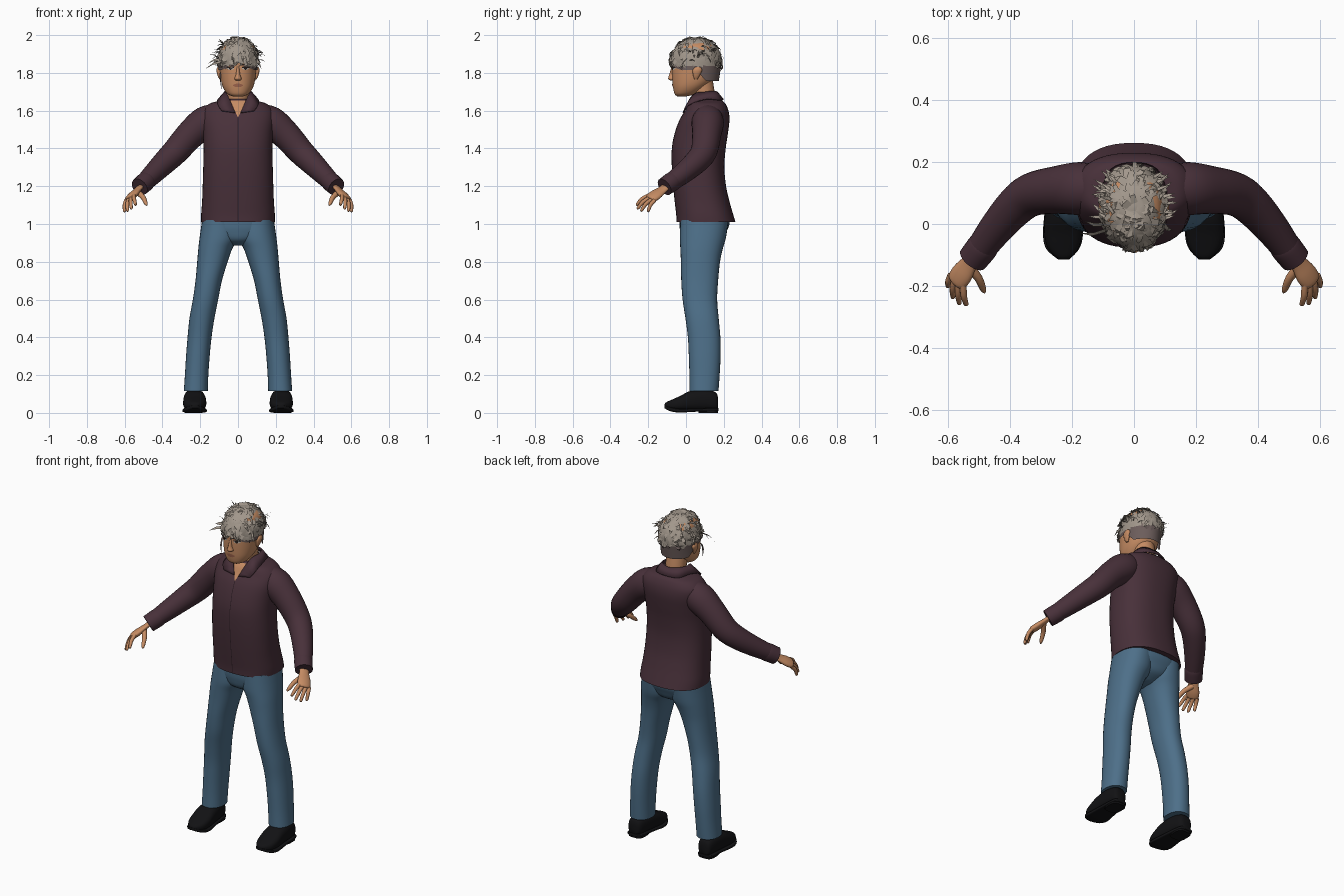
import bpy, bmesh, math, random
from mathutils import Vector
from mathutils.bvhtree import BVHTree

cube = bpy.data.objects.get("Cube")
if cube:
    bpy.data.objects.remove(cube, do_unlink=True)
random.seed(4)


def material(name, rgb):
    m = bpy.data.materials.new(name)
    m.use_nodes = True
    m.diffuse_color = (*rgb, 1)
    m.node_tree.nodes["Principled BSDF"].inputs["Base Color"].default_value = (*rgb, 1)
    return m


SHIRT = material("plum shirt", (0.065, 0.03, 0.042))
JEANS = material("blue denim", (0.075, 0.16, 0.25))
SKIN = material("tan skin", (0.56, 0.26, 0.125))
HAIR = material("grey hair", (0.36, 0.31, 0.26))
SIDES = material("dark grey hair", (0.15, 0.11, 0.105))
BLACK = material("black leather", (0.006, 0.006, 0.007))
DARK = material("dark brown", (0.02, 0.013, 0.011))
WHITE = material("eye white", (0.5, 0.45, 0.4))
LIPS = material("lip brown", (0.35, 0.13, 0.075))
SEAM = material("shirt seam", (0.025, 0.012, 0.017))


def make(name, verts, faces, mats, rule=None, thick=0):
    bm = bmesh.new()
    vs = [bm.verts.new(v) for v in verts]
    for f in faces:
        bm.faces.new([vs[i] for i in f])
    bmesh.ops.remove_doubles(bm, verts=bm.verts, dist=1e-5)
    bmesh.ops.recalc_face_normals(bm, faces=bm.faces)
    for f in bm.faces:
        f.smooth = True
        f.material_index = rule(f.calc_center_median()) if rule else 0
    mesh = bpy.data.meshes.new(name)
    tree = BVHTree.FromBMesh(bm)
    bm.to_mesh(mesh)
    bm.free()
    for m in mats:
        mesh.materials.append(m)
    obj = bpy.data.objects.new(name, mesh)
    bpy.context.collection.objects.link(obj)
    if thick:
        obj.modifiers.new("thickness", "SOLIDIFY").thickness = thick
    return tree


def spline(rows, steps=4):
    """Smooth curve through rows of any width."""
    out = []
    for i in range(len(rows) - 1):
        p0, p1, p2, p3 = (rows[min(max(i + k, 0), len(rows) - 1)] for k in (-1, 0, 1, 2))
        for s in range(steps):
            t = s / steps
            out.append([b + t / 2 * (c - a + t * (2 * a - 5 * b + 4 * c - d + t * (3 * (b - c) + d - a)))
                        for a, b, c, d in zip(p0, p1, p2, p3)])
    return out + [list(rows[-1])]


def grid_faces(rows, cols, closed):
    last = cols if closed else cols - 1
    return [(r * cols + c, r * cols + (c + 1) % cols, (r + 1) * cols + (c + 1) % cols, (r + 1) * cols + c)
            for r in range(rows - 1) for c in range(last)]


def loft(name, rings, mat, side=1):
    n, k = len(rings), len(rings[0])
    verts = [(p[0] * side, p[1], p[2]) for ring in rings for p in ring]
    faces = grid_faces(n, k, True) + [tuple(range(k)), tuple(range((n - 1) * k, n * k))]
    return make(name, verts, faces, [mat])


def oval(name, rows, mat, side=1, power=2.2, along_y=False, k=32):
    """Rows: level, low and high x, low and high of the other axis."""
    rings = []
    for lev, x0, x1, a0, a1 in spline(rows):
        ring = []
        for i in range(k):
            c, s = math.cos(math.tau * i / k), math.sin(math.tau * i / k)
            x = (x0 + x1) / 2 + (x1 - x0) / 2 * math.copysign(abs(c) ** (2 / power), c)
            a = (a0 + a1) / 2 + (a1 - a0) / 2 * math.copysign(abs(s) ** (2 / power), s)
            ring.append((x, lev, a) if along_y else (x, a, lev))
        rings.append(ring)
    return loft(name, rings, mat, side)


def tube(name, rows, mat, side=1, wide=(1, 0, 1), flat=1, k=20):
    """Rows: x, y, z, radius."""
    pts = spline(rows)
    pos = [Vector(p[:3]) for p in pts]
    rings = []
    for i, p in enumerate(pts):
        t = (pos[min(i + 1, len(pos) - 1)] - pos[max(i - 1, 0)]).normalized()
        u = Vector(wide)
        u = (u - t * u.dot(t)).normalized()
        v = t.cross(u) * flat
        rings.append([pos[i] + p[3] * (u * math.cos(a) + v * math.sin(a))
                      for a in (math.tau * j / k for j in range(k))])
    loft(name, rings, mat, side)


def patch(name, tree, rows, mat, side=1, lift=0.003, cols=5):
    """Thin painted sheet laid on the front of a part; rows: z, x from, x to."""
    verts = []
    dense = spline(rows, 3)
    for z, xa, xb in dense:
        for c in range(cols):
            x = side * (xa + (xb - xa) * c / (cols - 1))
            hit = tree.ray_cast(Vector((x, -1, z)), Vector((0, 1, 0)))[0]
            verts.append((x, (hit.y if hit else 0) - lift, z))
    make(name, verts, grid_faces(len(dense), cols, False), [mat])


def sym(rows):
    return [(r[0], -r[1], r[1], r[2], r[3]) for r in rows]


# Shirt body, from hem to neck
torso = oval("shirt_body", sym([
    (1.01, .195, -.05, .262), (1.05, .195, -.052, .25), (1.12, .19, -.06, .23), (1.2, .187, -.068, .212),
    (1.3, .184, -.075, .203), (1.4, .182, -.075, .21), (1.48, .186, -.06, .222), (1.55, .193, -.035, .23),
    (1.6, .188, -.005, .225), (1.635, .155, .01, .21), (1.65, .11, .022, .195), (1.662, .07, .035, .18)]),
    SHIRT, power=2.4, k=48)
patch("button_seam", torso, [(1.015, -.002, .002), (1.3, -.002, .002), (1.565, -.002, .002)], SEAM, cols=2)
patch("open_neck", torso, [(1.565, -.001, .001), (1.61, -.024, .024), (1.655, -.05, .05)], SKIN)

# Folded collar, open at the front
half = [(0, .168, 1.70, 0, .2, 1.66), (.055, .15, 1.705, .075, .178, 1.658), (.073, .1, 1.7, .107, .1, 1.662),
        (.056, .035, 1.685, .107, .01, 1.632), (.014, -.019, 1.59, .085, -.014, 1.6)]
full = [(-r[0], r[1], r[2], -r[3], r[4], r[5]) for r in half[:0:-1]] + half
edges = spline(full)
make("collar", [e[i:i + 3] for e in edges for i in (0, 3)], grid_faces(len(edges), 2, False), [SHIRT], thick=.007)

# Neck and head
tube("neck", [(0, .1, 1.6, .058), (0, .095, 1.68, .058), (0, .08, 1.77, .06)], SKIN, wide=(1, 0, 0))
head = oval("head", sym([
    (1.675, .026, -.045, 0), (1.688, .055, -.06, .05), (1.72, .078, -.068, .1), (1.76, .09, -.072, .14),
    (1.82, .096, -.074, .165), (1.88, .098, -.07, .175), (1.94, .084, -.045, .155), (1.97, .045, 0, .11)]),
    SKIN, k=40)
oval("nose", sym([(1.76, .013, -.082, -.04), (1.769, .02, -.094, -.04), (1.79, .012, -.089, -.04),
                  (1.835, .008, -.076, -.04)]), SKIN, k=16)
patch("mouth", head, [(1.724, -.012, .012), (1.735, -.028, .028), (1.743, -.01, .01)], LIPS)
for s, tag in ((1, "left"), (-1, "right")):
    patch(tag + "_eye", head, [(1.816, .032, .046), (1.823, .021, .06), (1.83, .03, .052)], WHITE, s)
    patch(tag + "_iris", head, [(1.816, .037, .043), (1.823, .032, .048), (1.83, .036, .044)], DARK, s, .005)
    patch(tag + "_lid_line", head, [(1.827, .02, .062), (1.833, .024, .058)], DARK, s, .006)
    patch(tag + "_eyebrow", head, [(1.838, .014, .03), (1.844, .016, .06), (1.85, .045, .068)], DARK, s, .004)
    oval(tag + "_ear", [(1.765, .088, .098, .045, .06), (1.785, .088, .108, .038, .072),
                        (1.815, .088, .114, .035, .085), (1.832, .09, .108, .05, .075)], SKIN, s, k=16)

# Hair cap with a shaped lower edge, darker at the sides
CENTRE = Vector((0, .054, 1.865))


def cap_point(theta, t):
    """theta 0 is the front; t runs from the lower edge to the crown."""
    front, back = max(math.cos(theta), 0), max(-math.cos(theta), 0)
    low = 1.815 + .045 * front ** 6 - .058 * min(1, 2.5 * back)
    z = low + (CENTRE.z - low) * t / .4
    scale = 1 - .12 * max(0, 1 - t / .4) * back
    if t > .4:
        a = (t - .4) / .6 * math.pi / 2
        z, scale = CENTRE.z + .12 * math.sin(a), math.cos(a)
    return Vector((.104 * scale * math.sin(theta), CENTRE.y - .136 * scale * math.cos(theta), z))


def shade(c):
    return 1 if c.z < 1.835 else 0


ROWS, COLS = 18, 48
verts = [cap_point(math.tau * c / COLS, min(r / (ROWS - 1), .999)) for r in range(ROWS) for c in range(COLS)]
make("hair_cap", verts, grid_faces(ROWS, COLS, True) + [tuple(range((ROWS - 1) * COLS, ROWS * COLS))],
     [HAIR, SIDES], shade)

# Loose tapering locks
lock_verts, lock_faces = [], []


def lock(p, mid, tip, across, width):
    b = len(lock_verts)
    lock_verts.extend([p - across * width, p + across * width, mid - across * width * .8,
                       mid + across * width * .8, tip])
    lock_faces.extend([(b, b + 1, b + 3, b + 2), (b + 2, b + 3, b + 4)])


for i in range(230):
    th, t = random.uniform(0, math.tau), random.uniform(.3, .97)
    p = cap_point(th, t)
    n = (p - CENTRE).normalized()
    down = (cap_point(th, t - .05) - p).normalized()
    across = n.cross(down).normalized()
    d = (down + across * random.uniform(-.9, .9)).normalized()
    length = random.uniform(.03, .06)
    lift = random.uniform(.004, .012)
    lock(p + n * .001, p + d * length / 2 + n * lift, p + d * length + n * (lift - length * .25),
         n.cross(d).normalized(), random.uniform(.008, .015))
for i in range(44):
    s = random.choice((-1, 1))
    p = cap_point(s * random.uniform(1.2, 2.5), random.uniform(.35, .75))
    out = Vector((s * random.uniform(.3, 1), random.uniform(-.2, .8), random.uniform(-.6, .5))).normalized()
    length = random.uniform(.03, .06)
    lock(p, p + out * length * .5 + Vector((0, 0, .008)), p + out * length,
         out.cross(Vector((0, .4, 1))).normalized(), .006)
for a, b in (((-.09, -.02, 1.86), (-.175, -.03, 1.82)), ((-.095, 0, 1.87), (-.16, .01, 1.85)),
             ((-.096, -.01, 1.8), (-.088, -.035, 1.71)), ((.095, 0, 1.87), (.125, -.02, 1.82)),
             ((-.03, -.075, 1.9), (-.02, -.085, 1.835)), ((.04, -.07, 1.9), (.05, -.08, 1.84))):
    a, b = Vector(a), Vector(b)
    lock(a, (a + b) / 2 + Vector((0, -.008, .008)), b, Vector((.3, .6, .7)).normalized(), .011)
make("hair_locks", lock_verts, lock_faces, [HAIR, SIDES], shade)

# Seat of the trousers
oval("trouser_seat", sym([(.885, .03, .03, .13), (.915, .11, -.015, .19), (.96, .18, -.03, .215),
                          (1.0, .192, -.035, .23), (1.05, .188, -.035, .23)]), JEANS, power=2.3)

for s, tag in ((1, "left"), (-1, "right")):
    # Sleeve and cuff
    tube(tag + "_sleeve", [
        (.09, .115, 1.575, .065), (.17, .115, 1.54, .085), (.25, .11, 1.475, .077), (.33, .095, 1.385, .07),
        (.385, .055, 1.33, .064), (.45, -.02, 1.265, .055), (.5, -.088, 1.215, .047)], SHIRT, s, k=28)
    tube(tag + "_cuff", [(.478, -.06, 1.235, .047), (.49, -.075, 1.224, .051), (.521, -.114, 1.196, .049)],
         SHIRT, s, k=24)

    # Hand
    across = (.7, .5, -.4)
    tube(tag + "_palm", [(.505, -.092, 1.21, .026), (.532, -.127, 1.18, .029), (.555, -.16, 1.155, .038),
                         (.573, -.185, 1.137, .035), (.577, -.191, 1.132, .022)], SKIN, s, across, .5)
    tips = [(.542, -.264, 1.1), (.565, -.26, 1.08), (.586, -.24, 1.068), (.602, -.203, 1.065)]
    for i, tip in enumerate(tips):
        base = Vector((.552, -.195, 1.152)).lerp(Vector((.592, -.165, 1.126)), i / 3)
        tip = Vector(tip)
        bend = base.lerp(tip, .5) + Vector((.003, -.003, .007))
        tube(f"{tag}_finger_{i + 1}", [(*base, .011), (*bend, .0105), (*base.lerp(tip, .92), .008), (*tip, .003)],
             SKIN, s, across, k=10)
    tube(tag + "_thumb", [(.535, -.135, 1.17, .016), (.503, -.175, 1.142, .0135), (.488, -.21, 1.11, .01),
                          (.482, -.222, 1.098, .003)], SKIN, s, k=10)

    # Trouser leg
    oval(tag + "_trouser_leg", [
        (1.02, .0, .19, -.03, .225), (.93, .0, .203, -.033, .212), (.87, .03, .21, -.03, .195),
        (.8, .055, .216, -.027, .18), (.7, .085, .225, -.025, .17), (.6, .105, .239, -.018, .165),
        (.5, .125, .257, -.003, .173), (.4, .14, .267, .01, .182), (.3, .15, .275, .015, .183),
        (.2, .157, .281, .018, .178), (.115, .16, .287, .018, .172)], JEANS, s)

    # Shoe upper, sole and heel
    oval(tag + "_shoe", [
        (.17, .212, .258, .02, .08), (.155, .193, .275, .012, .11), (.09, .178, .285, .012, .125),
        (.02, .17, .289, .01, .115), (-.03, .168, .29, .01, .09), (-.075, .178, .28, .014, .07),
        (-.105, .2, .255, .022, .056), (-.114, .218, .238, .032, .045)], BLACK, s, 2.6, True)
    oval(tag + "_sole", [
        (.172, .212, .26, .012, .026), (.155, .19, .28, .008, .026), (.05, .176, .288, .006, .024),
        (-.03, .165, .294, .002, .022), (-.08, .177, .284, .008, .03), (-.115, .21, .245, .025, .04)],
        BLACK, s, 5, True)
    oval(tag + "_heel", [(0, .188, .28, .065, .168), (.015, .188, .28, .065, .17)], BLACK, s, 3.5)

# Smooth shading with sharp rims
bpy.ops.object.select_all(action="DESELECT")
for obj in bpy.context.collection.objects:
    if obj.type == "MESH":
        obj.select_set(True)
        bpy.context.view_layer.objects.active = obj
bpy.ops.object.shade_smooth_by_angle(angle=math.radians(45))
